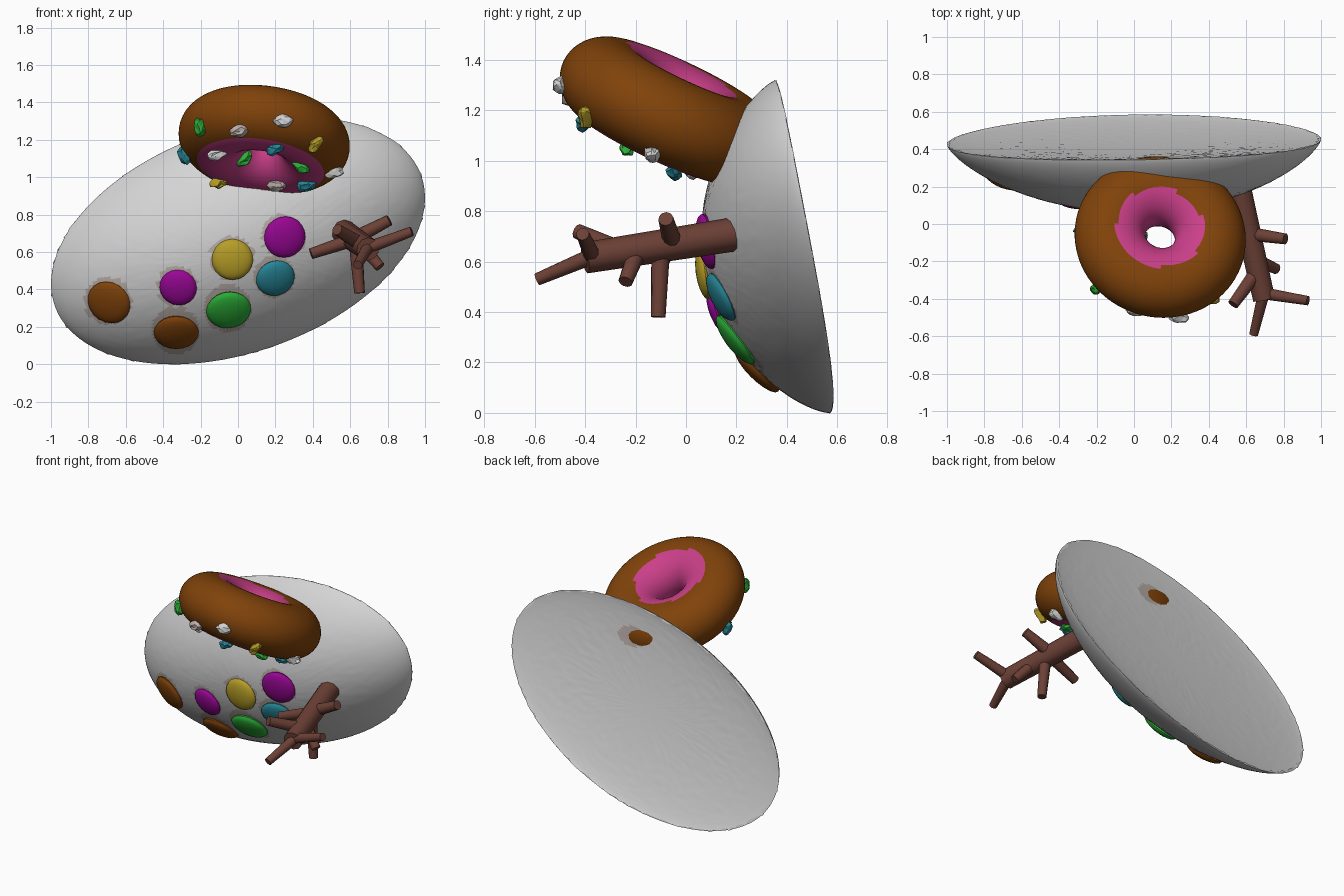
import bpy, bmesh, random
from math import pi, sin, cos, hypot, radians
from mathutils import Vector, Euler
from mathutils.bvhtree import BVHTree

random.seed(4)
cube = bpy.data.objects.get("Cube")
if cube:
    bpy.data.objects.remove(cube)


def material(name, r, g, b):
    m = bpy.data.materials.new(name)
    m.diffuse_color = (r, g, b, 1)
    m.use_nodes = True
    m.node_tree.nodes["Principled BSDF"].inputs["Base Color"].default_value = (r, g, b, 1)
    return m


white = material("shell white", .66, .66, .66)
fringe = material("pale fringe", .5, .43, .4)
brown = material("dough brown", .215, .055, .003)
pink = material("icing pink", .59, .05, .25)
bark = material("bark brown", .15, .052, .037)
green = material("leaf green", .025, .43, .04)
teal = material("teal", .02, .24, .31)
yellow = material("mustard yellow", .47, .34, .02)
purple = material("purple", .32, .002, .3)


def make(name, bm, *mats, smooth=True):
    mesh = bpy.data.meshes.new(name)
    bm.to_mesh(mesh)
    bm.free()
    obj = bpy.data.objects.new(name, mesh)
    bpy.context.collection.objects.link(obj)
    for m in mats:
        mesh.materials.append(m)
    if smooth:
        bpy.ops.object.select_all(action="DESELECT")
        obj.select_set(True)
        bpy.context.view_layer.objects.active = obj
        bpy.ops.object.shade_smooth_by_angle(angle=radians(40))


def jitter(bm, amount):
    for v in bm.verts:
        v.co += Vector([random.uniform(-amount, amount) for _ in range(3)])


# Shell: slanted oval dish with a deep front, a shallow hollow back and a ragged rim
spots = [("brown_spot_side", -.69, .33, .12, brown), ("brown_spot_low", -.33, .17, .12, brown),
         ("purple_spot_low", -.32, .41, .1, purple), ("green_spot", -.05, .29, .12, green),
         ("yellow_spot", -.03, .56, .11, yellow), ("teal_spot", .2, .46, .105, teal),
         ("purple_spot_high", .25, .68, .112, purple)]
out = Vector((.059, -1, -.194)).normalized()


def shell_point(r, t, depth):
    u, v = r * cos(t), r * sin(t)
    x, z = u, .23 * u + .619 * v
    base = Vector((x, .465 + .059 * x - .194 * z - .025 * x * x, z + .66))
    return base + out * depth * max(0, 1 - r * r) ** .75


SEG, RINGS = 180, 45
bm = bmesh.new()
rim = [bm.verts.new(shell_point(random.uniform(.978, 1.006), 2 * pi * i / SEG, 0)) for i in range(SEG)]
for depth in (.4, .055):
    outer = rim
    for k in range(1, RINGS):
        r = sin(pi / 2 * (1 - k / RINGS))
        ring = [bm.verts.new(shell_point(r, 2 * pi * i / SEG, depth + random.uniform(-.002, .002) * r))
                for i in range(SEG)]
        for i in range(SEG):
            j = (i + 1) % SEG
            f = bm.faces.new((outer[i], outer[j], ring[j], ring[i]))
            c = f.calc_center_median()
            if depth == .4:
                # Pale rings around the spots and under the ring cake
                near = any(hypot(c.x - x + .006, c.z - z - .009) < size + .007 for _, x, z, size, _ in spots)
                near = near or hypot(c.x - .17, c.z - 1.07) < .145
            else:
                near = hypot((c.x - .16) / .1, (c.z - 1.085) / .065) < 1
            f.material_index = int(near)
        outer = ring
    bm.faces.new(outer)
bmesh.ops.recalc_face_normals(bm, faces=bm.faces)
if bm.calc_volume(signed=True) < 0:
    bmesh.ops.reverse_faces(bm, faces=bm.faces)
bm.normal_update()
shell_tree = BVHTree.FromBMesh(bm)
make("shell", bm, white, fringe)


def hit(tree, x, z):
    """Front-most surface point and normal, or the nearest one beside the outline."""
    loc, nor, _, _ = tree.ray_cast(Vector((x, -3, z)), Vector((0, 1, 0)))
    if loc is None:
        loc, nor, _, _ = tree.find_nearest(Vector((x, -.2, z)))
    return loc, nor


# Spots: flat domes lying on the shell
for name, x, z, r, mat in spots:
    loc, nor = hit(shell_tree, x, z)
    bm = bmesh.new()
    bmesh.ops.create_uvsphere(bm, u_segments=20, v_segments=10, radius=1)
    bmesh.ops.scale(bm, vec=(r, r, .037), verts=bm.verts)
    turn = nor.to_track_quat("Z", "Y").to_matrix()
    bmesh.ops.rotate(bm, matrix=turn, verts=bm.verts)
    bmesh.ops.translate(bm, vec=loc, verts=bm.verts)
    make(name, bm, mat)

# Ring cake: tilted torus, iced around the hole
MAJOR, MINOR, U, V = .27, .19, 96, 48
bm = bmesh.new()
grid = [[bm.verts.new(((MAJOR + MINOR * cos(b)) * cos(a), (MAJOR + MINOR * cos(b)) * sin(a),
                       .9 * MINOR * sin(b)))
         for b in [2 * pi * j / V for j in range(V)]]
        for a in [2 * pi * i / U for i in range(U)]]
for i in range(U):
    for j in range(V):
        k, n = (i + 1) % U, (j + 1) % V
        f = bm.faces.new((grid[i][j], grid[k][j], grid[k][n], grid[i][n]))
        c = f.calc_center_median()
        iced = hypot(c.x + .022, c.y + .02) < .236 if c.z > 0 else hypot(c.x, c.y) < .35
        f.material_index = int(iced)
tilt = Euler((radians(-25), radians(8), 0)).to_matrix()
bmesh.ops.rotate(bm, matrix=tilt, verts=bm.verts)
bmesh.ops.translate(bm, vec=(.14, -.07, 1.2), verts=bm.verts)
bm.normal_update()
ring_tree = BVHTree.FromBMesh(bm)
make("ring_cake", bm, brown, pink)

# Sprinkles: rough lumps on the underside of the ring, each with its own slant
sprinkles = [(-.2, 1.27, green, 1.5), (-.28, 1.12, teal, 1.2), (-.11, 1.13, white, -.3),
             (.01, 1.25, fringe, -.3), (.03, 1.1, green, -.7), (.24, 1.3, white, 0),
             (.2, 1.16, teal, -.4), (.41, 1.18, yellow, -.8), (.34, 1.06, green, .5),
             (.51, 1.03, white, -.3), (.37, .965, teal, -.2), (.21, .96, fringe, 0),
             (-.1, .98, yellow, -.1)]
for n, (x, z, mat, slant) in enumerate(sprinkles):
    loc, nor = hit(ring_tree, x, z)
    bm = bmesh.new()
    bmesh.ops.create_icosphere(bm, subdivisions=2, radius=.036)
    bmesh.ops.scale(bm, vec=(1.45, .85, .9), verts=bm.verts)
    jitter(bm, .007)
    bmesh.ops.rotate(bm, matrix=Euler((0, slant, 0)).to_matrix(), verts=bm.verts)
    bmesh.ops.translate(bm, vec=loc + nor * .007, verts=bm.verts)
    make(f"sprinkle_{n + 1}", bm, mat, smooth=False)


# Branch arm: thick limb with short twigs
def stick(name, start, end, r1, r2):
    a, b = Vector(start), Vector(end)
    bm = bmesh.new()
    bmesh.ops.create_cone(bm, cap_ends=True, segments=10, radius1=r1, radius2=r2, depth=(b - a).length)
    bmesh.ops.rotate(bm, matrix=(b - a).to_track_quat("Z", "Y").to_matrix(), verts=bm.verts)
    bmesh.ops.translate(bm, vec=(a + b) / 2, verts=bm.verts)
    make(name, bm, bark)


limb_start, limb_end = Vector((.56, .2, .71)), Vector((.695, -.4, .615))
stick("branch_limb", limb_start, limb_end, .068, .062)
twigs = [(.97, (.64, -.59, .53), .025), (.95, (.93, -.41, .71), .026), (.42, (.81, -.08, .77), .03),
         (.5, (.65, -.11, .38), .029), (.65, (.76, -.24, .52), .029), (.45, (.39, -.1, .59), .029),
         (.75, (.53, -.43, .72), .031)]
for n, (along, tip, r) in enumerate(twigs):
    stick(f"branch_twig_{n + 1}", limb_start.lerp(limb_end, along), tip, r * 1.3, r)
